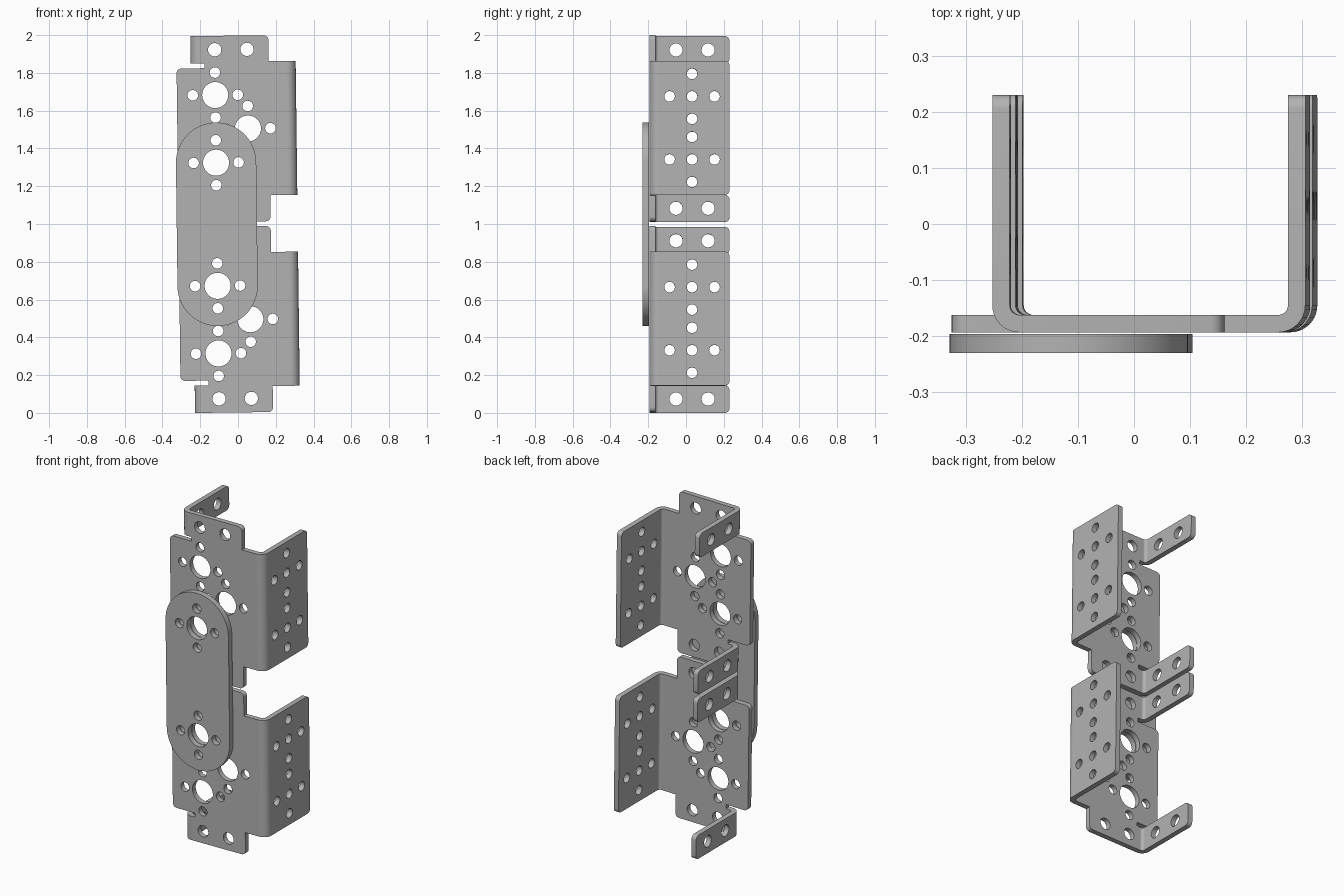
import bpy, bmesh, math
from mathutils import Matrix, Vector

if "Cube" in bpy.data.objects:
    bpy.data.objects.remove(bpy.data.objects["Cube"])

metal = bpy.data.materials.new("grey_metal")
metal.use_nodes = True
metal.diffuse_color = (0.45, 0.45, 0.45, 1)
metal.node_tree.nodes["Principled BSDF"].inputs["Base Color"].default_value = (0.45, 0.45, 0.45, 1)

# The whole assembly leans very slightly about the y axis
LEAN = Matrix.Translation((0, 0, 1)) @ Matrix.Rotation(-0.0125, 4, 'Y')
FRONT, BACK, T = -0.193, 0.23, 0.031      # sheet front, flange tip, thickness
R = 0.048                                 # outer bend radius
RIGHT, LEFT = 0.316, -0.24                # outer faces of the flanges
AXIS, SIDE = -0.112, 0.059                # hole columns
PITCH, RING = 0.179, 0.119                # big hole spacing, screw ring radius
BIG, SMALL, MID = 0.069, 0.028, 0.035     # hole radii
BODY, END, TAB = 0.355, 0.4925, 0.347     # half heights and tab start


def circle(cx, cy, r, n=32):
    return [(cx + r * math.cos(2 * math.pi * i / n), cy + r * math.sin(2 * math.pi * i / n))
            for i in range(n)]


def rounded(corners, n=6):
    """Outline from (x, y, radius) corners, with arcs at the right-angled corners."""
    out = []
    for i, (x, y, r) in enumerate(corners):
        p = Vector((x, y))
        if r == 0:
            out.append((x, y))
            continue
        a = (Vector(corners[i - 1][:2]) - p).normalized() * r
        b = (Vector(corners[(i + 1) % len(corners)][:2]) - p).normalized() * r
        for k in range(n + 1):
            t = k / n * math.pi / 2
            out.append(tuple(p + a * (1 - math.sin(t)) + b * (1 - math.cos(t))))
    return out


def sheet(name, loops, thick, place):
    """Extruded flat shape; the first loop is the outline, the others are holes."""
    curve = bpy.data.curves.new(name, 'CURVE')
    curve.dimensions = '2D'
    curve.fill_mode = 'BOTH'
    curve.extrude = thick / 2
    for loop in loops:
        s = curve.splines.new('POLY')
        s.points.add(len(loop) - 1)
        for pt, (x, y) in zip(s.points, loop):
            pt.co = (x, y, 0, 1)
        s.use_cyclic_u = True
    temp = bpy.data.objects.new(name + "_curve", curve)
    mesh = bpy.data.meshes.new_from_object(temp)
    bpy.data.objects.remove(temp)
    bpy.data.curves.remove(curve)
    bm = bmesh.new()
    bm.from_mesh(mesh)
    bmesh.ops.remove_doubles(bm, verts=bm.verts, dist=1e-5)
    bm.transform(place)
    bmesh.ops.recalc_face_normals(bm, faces=bm.faces)
    bm.to_mesh(mesh)
    bm.free()
    mesh.name = name
    mesh.materials.clear()
    mesh.materials.append(metal)
    obj = bpy.data.objects.new(name, mesh)
    bpy.context.collection.objects.link(obj)
    obj.matrix_world = LEAN
    bpy.ops.object.select_all(action='DESELECT')
    obj.select_set(True)
    bpy.context.view_layer.objects.active = obj
    bpy.ops.object.shade_smooth_by_angle(angle=math.radians(35))
    return obj


def facing_front(y, z):
    return Matrix.Translation((0, y, z)) @ Matrix.Rotation(math.pi / 2, 4, 'X')


def facing_side(x, z):
    axes = Matrix(((0, 0, 1, 0), (1, 0, 0, 0), (0, 1, 0, 0), (0, 0, 0, 1)))
    return Matrix.Translation((x, 0, z)) @ axes


def mount(cx, cy):
    """Large centre hole with four screw holes around it."""
    ring = [(RING, 0), (-RING, 0), (0, RING), (0, -RING)]
    return [circle(cx, cy, BIG, 48)] + [circle(cx + a, cy + b, SMALL, 24) for a, b in ring]


def bend(name, edge, sign, low, high, z):
    """Quarter-round fold between the face plate and a flange."""
    cx, cy = edge - sign * R, FRONT + R
    arc = [(math.sin(k / 10 * math.pi / 2), -math.cos(k / 10 * math.pi / 2)) for k in range(11)]
    outer = [(cx + sign * R * a, cy + R * b) for a, b in arc]
    inner = [(cx + sign * (R - T) * a, cy + (R - T) * b) for a, b in reversed(arc)]
    sheet(name, [outer + inner], high - low, Matrix.Translation((0, 0, z + (low + high) / 2)))


def flange(name, edge, sign, low, high, holes, z):
    """Side wall running back from a fold."""
    start = FRONT + R
    outline = rounded([(start, low, 0), (BACK, low, 0.025), (BACK, high, 0.025), (start, high, 0)])
    sheet(name, [outline] + holes, T, facing_side(edge - sign * T / 2, z))


def bracket(prefix, z):
    # Face plate with end tabs, relief notches and mounting holes
    fold_r, fold_l = RIGHT - R, LEFT + R
    half = [(fold_r, BODY, 0), (0.173, BODY, 0), (0.173, END, 0.025), (fold_l, END, 0),
            (fold_l, TAB, 0), (-0.167, TAB, 0), (-0.167, 0.322, 0), (-0.315, 0.322, 0.025)]
    outline = rounded(half + [(x, -y, r) for x, y, r in reversed(half)])
    holes = mount(AXIS, PITCH) + mount(AXIS, -PITCH) + mount(SIDE, 0)
    holes += [circle(x, s * 0.419, MID) for x in (AXIS, SIDE) for s in (1, -1)]
    sheet(prefix + "_face_plate", [outline] + holes, T, facing_front(FRONT + T / 2, z))

    # Tall perforated side wall
    mid = 0.032
    spots = [(mid, s * h) for s in (1, -1) for h in (0.286, 0.167, 0.048)]
    spots += [(mid + d * RING, s * 0.167) for d in (1, -1) for s in (1, -1)]
    bend(prefix + "_wall_fold", RIGHT, 1, -BODY, BODY, z)
    flange(prefix + "_side_wall", RIGHT, 1, -BODY, BODY,
           [circle(y, h, SMALL, 24) for y, h in spots], z)

    # Two short arms on the other side
    for label, s in (("top", 1), ("bottom", -1)):
        low, high = sorted((s * TAB, s * END))
        bend(f"{prefix}_{label}_arm_fold", LEFT, -1, low, high, z)
        flange(f"{prefix}_{label}_arm", LEFT, -1, low, high,
               [circle(y, s * 0.419, MID) for y in (-0.053, 0.117)], z)


bracket("upper_bracket", 0.505)
bracket("lower_bracket", -0.505)

# Rounded link joining the two brackets at the front
REACH, WIDTH, N = 0.326, 0.2125, 40
stadium = [(AXIS + WIDTH * math.cos(math.pi * (k / N + e)),
            (1 - 2 * e) * REACH + WIDTH * math.sin(math.pi * (k / N + e)))
           for e in (0, 1) for k in range(N + 1)]
link_front, link_back = -0.23, -0.196
sheet("connecting_link", [stadium] + mount(AXIS, REACH) + mount(AXIS, -REACH),
      link_back - link_front, facing_front((link_front + link_back) / 2, 0))
